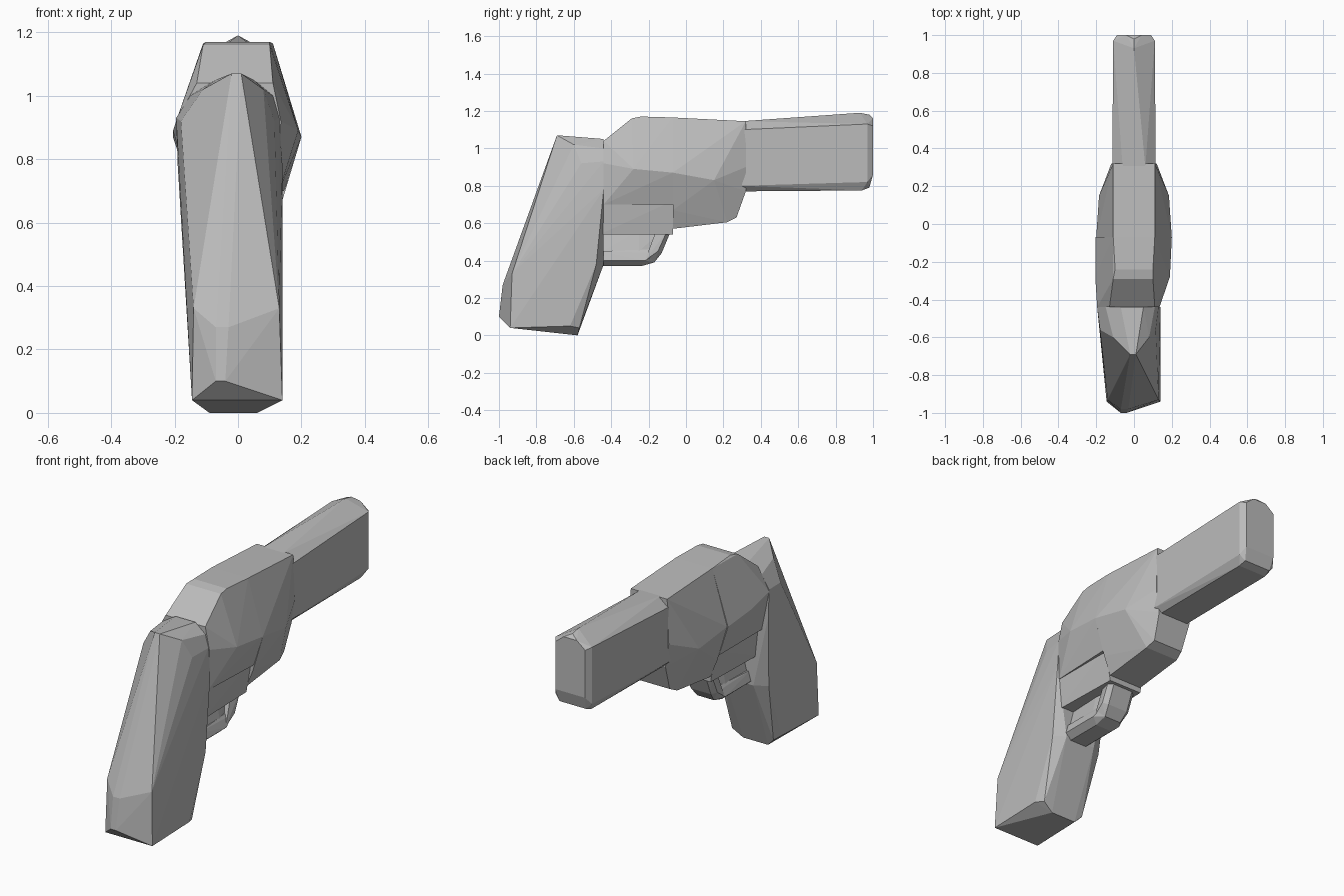
import bpy
import bmesh
from math import radians

# Remove only the default cube
default_cube = bpy.data.objects.get("Cube")
if default_cube:
    bpy.data.objects.remove(default_cube, do_unlink=True)


def make_material(name, colour):
    material = bpy.data.materials.new(name)
    material.use_nodes = True
    material.diffuse_color = colour
    shader = next(node for node in material.node_tree.nodes
                  if node.type == "BSDF_PRINCIPLED")
    shader.inputs["Base Color"].default_value = colour
    shader.inputs["Roughness"].default_value = 0.8
    return material


grey = make_material("matte grey", (0.5, 0.5, 0.5, 1))


def faceted_part(name, stations):
    """Wrap flat facets around stations of (y, z, left edge x, right edge x)."""
    mesh = bpy.data.meshes.new(name)
    bm = bmesh.new()
    for y, z, low_x, high_x in stations:
        for x in {low_x, high_x}:
            bm.verts.new((x, y, z))
    result = bmesh.ops.convex_hull(bm, input=bm.verts[:])
    loose = {v for v in result["geom_interior"] + result["geom_unused"]
             if isinstance(v, bmesh.types.BMVert)}
    bmesh.ops.delete(bm, geom=list(loose), context="VERTS")
    bmesh.ops.dissolve_limit(bm, angle_limit=radians(1),
                             verts=bm.verts[:], edges=bm.edges[:])
    bmesh.ops.recalc_face_normals(bm, faces=bm.faces[:])
    bm.to_mesh(mesh)
    bm.free()
    mesh.materials.append(grey)
    part = bpy.data.objects.new(name, mesh)
    bpy.context.collection.objects.link(part)
    return part


def symmetric_part(name, stations):
    """Same wrap, from stations of (y, z, half width)."""
    return faceted_part(name, [(y, z, -half, half) for y, z, half in stations])


# Leaning grip, slightly fuller on one side
faceted_part("grip", [
    # Crown and the face that meets the frame
    (-.69, 1.07, -.02, .01),
    (-.44, 1.05, -.07, .05),
    (-.44, 1.0, -.15, .11),
    (-.44, .93, -.195, .13),
    (-.44, .78, -.19, .14),
    (-.44, .38, -.1, .08),
    (-.48, .38, -.165, .14),
    # Rounded spine
    (-.6, 1.02, -.11, .08),
    (-.56, .92, -.18, .115),
    (-.98, .27, -.07, -.03),
    (-.93, .33, -.14, .13),
    # Butt
    (-1.0, .1, -.07, -.04),
    (-.94, .04, -.145, .14),
    (-.62, .05, -.145, .14),
    (-.57, .04, -.13, .12),
    (-.58, 0, -.09, .06),
])

# Rear half of the frame
faceted_part("rear_frame", [
    (-.44, 1.04, -.13, .11),
    (-.29, 1.16, -.11, .1),
    (-.24, 1.17, -.1, .1),
    (-.07, 1.165, -.11, .11),
    (-.44, .92, -.195, .135),
    (-.28, .89, -.205, .19),
    (-.07, .87, -.205, .2),
    (-.44, .7, -.15, .13),
    (-.07, .7, -.15, .145),
])

# Front half of the frame, tapering into the barrel
symmetric_part("front_frame", [
    (-.07, 1.165, .11),
    (.32, 1.145, .11),
    (-.07, .87, .2),
    (.15, .83, .185),
    (.32, .9, .12),
    (.32, .77, .1),
    (.27, .63, .09),
    (.22, .605, .1),
    (-.07, .57, .1),
    (-.07, .67, .14),
])

# Barrel with a low ridge on top and chamfered muzzle
symmetric_part("barrel", [
    (.3, 1.145, .06),
    (.3, 1.1, .115),
    (.3, .8, .115),
    (.3, .77, .085),
    (.93, 1.19, 0),
    (.98, 1.18, 0),
    (.97, 1.13, .11),
    (.97, .82, .11),
    (.94, .775, .085),
    (.98, .79, .08),
    (1.0, 1.16, .04),
    (1.0, 1.12, .09),
    (1.0, .86, .09),
])

# Lower frame block above the trigger
symmetric_part("lower_frame", [
    (-.46, .72, .13),
    (-.07, .72, .13),
    (-.46, .54, .11),
    (-.07, .54, .1),
])

# Trigger guard: floor, curved front and the trigger web inside
symmetric_part("guard_floor", [
    (-.46, .37, .05),
    (-.24, .37, .05),
    (-.17, .39, .05),
    (-.46, .4, .085),
    (-.22, .4, .085),
    (-.15, .44, .07),
    (-.46, .45, .07),
    (-.2, .46, .06),
])
symmetric_part("guard_front", [
    (-.22, .4, .08),
    (-.17, .39, .05),
    (-.13, .44, .06),
    (-.08, .56, .06),
    (-.15, .45, .085),
    (-.1, .56, .085),
    (-.16, .56, .07),
])
symmetric_part("trigger", [
    (-.46, .44, .06),
    (-.46, .56, .03),
    (-.25, .45, .065),
    (-.25, .56, .04),
    (-.15, .44, .05),
    (-.13, .56, .03),
])
